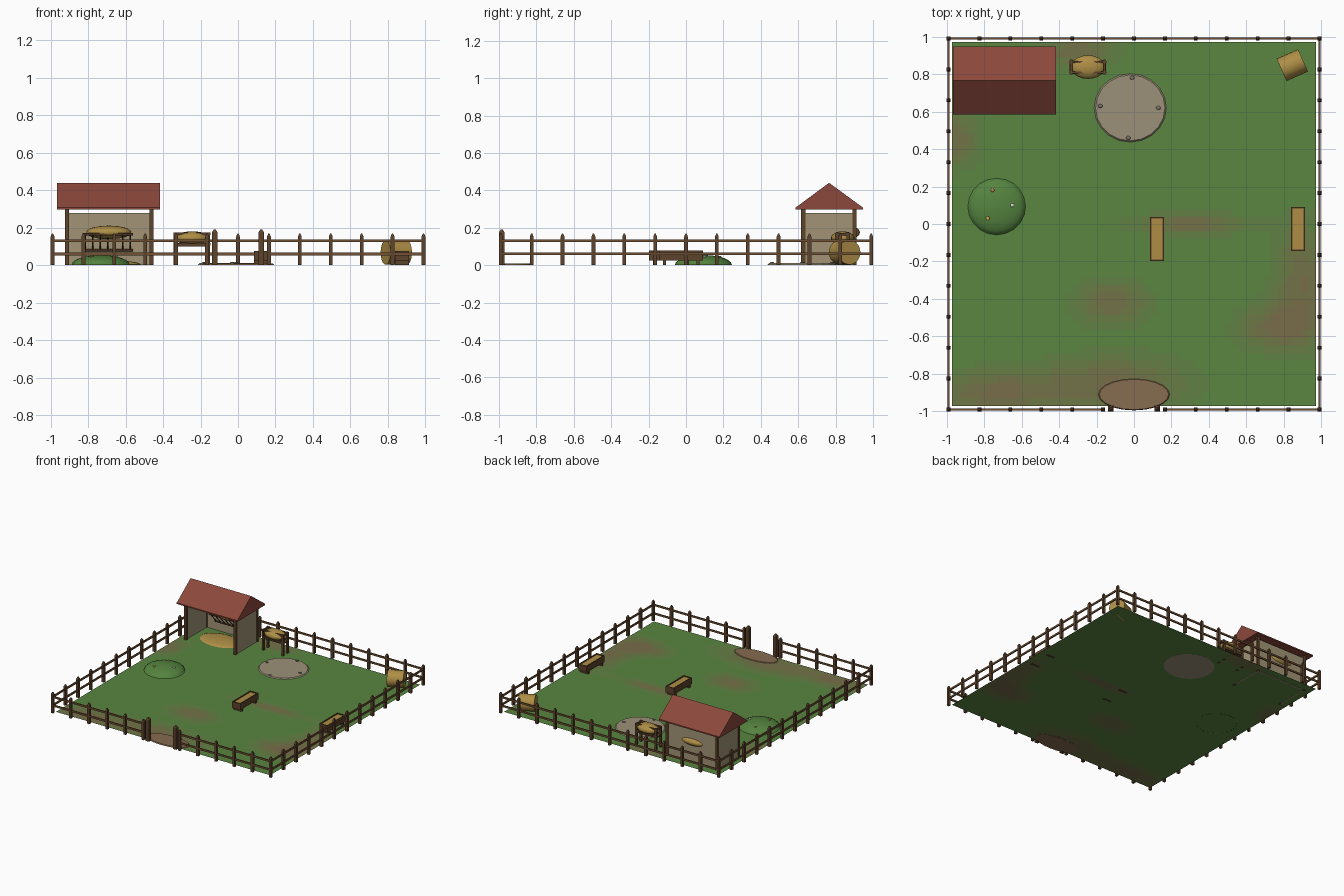
import bpy, bmesh, math
from mathutils import Vector, Matrix

if "Cube" in bpy.data.objects:
    bpy.data.objects.remove(bpy.data.objects["Cube"])

MATS = {}
def mat(name, rgb):
    if name not in MATS:
        m = bpy.data.materials.new(name)
        m.diffuse_color = (*rgb, 1)
        m.use_nodes = True
        m.node_tree.nodes["Principled BSDF"].inputs["Base Color"].default_value = m.diffuse_color
        MATS[name] = m
    return MATS[name]

wood = mat("wood", (0.17, 0.085, 0.035))
dark_wood = mat("dark_wood", (0.11, 0.055, 0.025))
red = mat("roof_red", (0.26, 0.065, 0.045))
plaster = mat("plaster", (0.36, 0.30, 0.18))
hay = mat("hay", (0.42, 0.27, 0.06))
sand = mat("sand", (0.33, 0.28, 0.19))
dirt = mat("dirt", (0.24, 0.15, 0.08))
bush = mat("bush", (0.09, 0.23, 0.05))
stone = mat("stone", (0.2, 0.18, 0.15))

def finish(name, bm, material, smooth=False):
    me = bpy.data.meshes.new(name)
    bmesh.ops.recalc_face_normals(bm, faces=bm.faces)
    for f in bm.faces:
        f.smooth = smooth
    bm.to_mesh(me)
    bm.free()
    ob = bpy.data.objects.new(name, me)
    bpy.context.collection.objects.link(ob)
    if material:
        me.materials.append(material)
    return ob

def add_box(bm, x0, x1, y0, y1, z0, z1):
    m = Matrix.Translation(((x0+x1)/2, (y0+y1)/2, (z0+z1)/2)) @ Matrix.Diagonal((x1-x0, y1-y0, z1-z0, 1))
    bmesh.ops.create_cube(bm, size=1, matrix=m)

def boxes(name, material, items):
    bm = bmesh.new()
    for b in items:
        add_box(bm, *b)
    return finish(name, bm, material)

def add_bar(bm, a, b, r, sides=6):
    a, b = Vector(a), Vector(b)
    d = b - a
    m = Matrix.Translation((a+b)/2) @ d.to_track_quat('Z', 'Y').to_matrix().to_4x4()
    bmesh.ops.create_cone(bm, cap_ends=True, segments=sides, radius1=r, radius2=r, depth=d.length, matrix=m)

def blob(name, material, c, r, half=False):
    bm = bmesh.new()
    bmesh.ops.create_uvsphere(bm, u_segments=20, v_segments=12, radius=1)
    if half:
        bmesh.ops.bisect_plane(bm, geom=bm.verts[:]+bm.edges[:]+bm.faces[:], plane_co=(0, 0, 0),
                               plane_no=(0, 0, -1), clear_outer=True)
    bm.transform(Matrix.Translation(c) @ Matrix.Diagonal((*r, 1)))
    return finish(name, bm, material, True)

def disc(name, material, c, rx, ry, z0, z1):
    bm = bmesh.new()
    m = Matrix.Translation((*c, (z0+z1)/2)) @ Matrix.Diagonal((rx, ry, z1-z0, 1))
    bmesh.ops.create_cone(bm, cap_ends=True, segments=20, radius1=1, radius2=0.95, depth=1, matrix=m)
    return finish(name, bm, material)

# ground: grass with worn patches, blended in a few tones
bm = bmesh.new()
bmesh.ops.create_grid(bm, x_segments=48, y_segments=48, size=0.972, matrix=Matrix.Translation((0, 0, 0.004)))
patches = [(-0.75, -0.9, 0.35, 0.12), (-0.1, -0.85, 0.4, 0.15), (0.9, -0.3, 0.15, 0.3), (-0.95, 0.45, 0.12, 0.15),
           (-0.3, 0.92, 0.2, 0.08), (-0.12, -0.42, 0.2, 0.12), (0.3, 0.0, 0.3, 0.06), (0.75, -0.55, 0.2, 0.12)]
for f in bm.faces:
    p = f.calc_center_median()
    w = sum(math.exp(-((p.x-x)/a)**2-((p.y-y)/b)**2) for x, y, a, b in patches)
    f.material_index = min(5, int(w*5))
ground = finish("ground", bm, None)
for i in range(6):
    t = i/5
    ground.data.materials.append(mat(f"grass_{i}", (0.10+0.09*t, 0.24-0.09*t, 0.053+0.015*t)))

# sandy wallow with pebbles, worn entrance
disc("sand_wallow", sand, (-0.02, 0.62), 0.195, 0.185, 0.002, 0.011)
for i, (x, y) in enumerate([(-0.01, 0.78), (-0.18, 0.63), (0.13, 0.62), (-0.03, 0.46)]):
    blob(f"pebble_{i}", stone, (x, y, 0.012), (0.012, 0.01, 0.006))
disc("entrance_dirt", dirt, (0, -0.91), 0.195, 0.085, 0.001, 0.009)

# fence posts with pointed tops
step = 0.99/6
def post(bm, x, y, w, h):
    add_box(bm, x-w/2, x+w/2, y-w/2, y+w/2, 0, h-0.015)
    bmesh.ops.create_cone(bm, cap_ends=True, segments=4, radius1=w*0.707, radius2=w*0.25, depth=0.015,
                          matrix=Matrix.Translation((x, y, h-0.0075)) @ Matrix.Rotation(math.pi/4, 4, 'Z'))
bm = bmesh.new()
for i in range(-6, 7):
    post(bm, i*step, 0.99, 0.02, 0.168)
    if i:
        post(bm, i*step, -0.99, 0.02, 0.168)
    if abs(i) < 6:
        for s in (-1, 1):
            post(bm, s*0.99, i*step, 0.02, 0.168)
finish("fence_posts", bm, dark_wood)

# fence rails, open at the gate
rails = []
for z in (0.06, 0.13):
    a, b = z-0.007, z+0.007
    rails += [(-0.99, 0.99, 0.985, 0.995, a, b), (-0.99, -step, -0.995, -0.985, a, b), (step, 0.99, -0.995, -0.985, a, b)]
    rails += [(s*0.99-0.005, s*0.99+0.005, -0.99, 0.99, a, b) for s in (-1, 1)]
boxes("fence_rails", wood, rails)

# gate posts
bm = bmesh.new()
for s in (-1, 1):
    post(bm, s*0.124, -0.985, 0.03, 0.19)
finish("gate_posts", bm, dark_wood)

# shed posts, walls
boxes("shed_posts", dark_wood, [(x-0.011, x+0.011, y-0.011, y+0.011, 0, 0.31)
                                for x in (-0.913, -0.462) for y in (0.627, 0.9)])
boxes("shed_walls", plaster, [(-0.913, -0.462, 0.893, 0.905, 0, 0.278),
                              (-0.919, -0.909, 0.627, 0.9, 0, 0.278), (-0.466, -0.456, 0.627, 0.9, 0, 0.278)])

# shed gable roof
bm = bmesh.new()
prof = [(0.585, 0.297), (0.585, 0.307), (0.765, 0.44), (0.947, 0.307), (0.947, 0.297)]
f = bm.faces.new([bm.verts.new((-0.966, y, z)) for y, z in prof])
ext = bmesh.ops.extrude_face_region(bm, geom=[f])
bmesh.ops.translate(bm, vec=(0.55, 0, 0), verts=[v for v in ext['geom'] if isinstance(v, bmesh.types.BMVert)])
finish("shed_roof", bm, red)

# straw bed and hay rack inside the shed
blob("straw_bed", hay, (-0.69, 0.755, 0.004), (0.17, 0.11, 0.022), True)
bm = bmesh.new()
add_bar(bm, (-0.83, 0.81, 0.165), (-0.56, 0.81, 0.165), 0.007)
add_bar(bm, (-0.83, 0.885, 0.08), (-0.56, 0.885, 0.08), 0.007)
for i in range(7):
    x = -0.815+i*0.04
    add_bar(bm, (x, 0.885, 0.08), (x, 0.81, 0.165), 0.004)
finish("hay_rack", bm, dark_wood)
blob("rack_hay", hay, (-0.69, 0.865, 0.175), (0.12, 0.065, 0.036))

# free-standing hay feeder
items = [(x-0.008, x+0.008, y-0.008, y+0.008, 0, 0.175) for x in (-0.335, -0.157) for y in (0.808, 0.865)]
items += [(-0.345, -0.147, y-0.005, y+0.005, z, z+0.014) for y in (0.808, 0.865) for z in (0.105, 0.16)]
items += [(-0.343, -0.149, 0.8, 0.873, 0.1, 0.11)]
items += [(x-0.006, x+0.006, 0.797, 0.877, 0.158, 0.172) for x in (-0.335, -0.157)]
boxes("hay_feeder", dark_wood, items)
blob("feeder_hay", hay, (-0.245, 0.838, 0.145), (0.093, 0.063, 0.036))

# round hay bale lying on its side
bm = bmesh.new()
m = Matrix.Translation((0.845, 0.848, 0.068)) @ Matrix.Rotation(math.radians(24), 4, 'Z') @ Matrix.Rotation(math.pi/2, 4, 'Y')
bmesh.ops.create_cone(bm, cap_ends=True, segments=20, radius1=0.065, radius2=0.065, depth=0.125, matrix=m)
bale = finish("round_bale", bm, hay)
for p in bale.data.polygons:
    p.use_smooth = len(p.vertices) == 4

# feed troughs
for i, (x, y) in enumerate([(0.122, -0.08), (0.876, -0.026)]):
    w, l = 0.037, 0.117
    boxes(f"trough_{i}", dark_wood, [
        (x-w, x+w, y-l, y+l, 0.025, 0.033),
        (x-w, x-w+0.008, y-l, y+l, 0.025, 0.077), (x+w-0.008, x+w, y-l, y+l, 0.025, 0.077),
        (x-w, x+w, y-l, y-l+0.008, 0.025, 0.077), (x-w, x+w, y+l-0.008, y+l, 0.025, 0.077),
        (x-w, x+w, y-l+0.02, y-l+0.036, 0, 0.026), (x-w, x+w, y+l-0.036, y+l-0.02, 0, 0.026)])
    boxes(f"trough_feed_{i}", hay, [(x-w+0.008, x+w-0.008, y-l+0.008, y+l-0.008, 0.033, 0.07)])

# grassy mound with flowers
blob("grass_mound", bush, (-0.733, 0.093, 0.002), (0.155, 0.152, 0.052), True)
for i, (x, y, z, c) in enumerate([(-0.755, 0.18, 0.044, (0.5, 0.2, 0.1)), (-0.65, 0.1, 0.046, (0.7, 0.7, 0.6)),
                                  (-0.78, 0.03, 0.048, (0.6, 0.4, 0.05))]):
    blob(f"flower_{i}", mat(f"flower_{i}", c), (x, y, z), (0.01, 0.01, 0.006))
